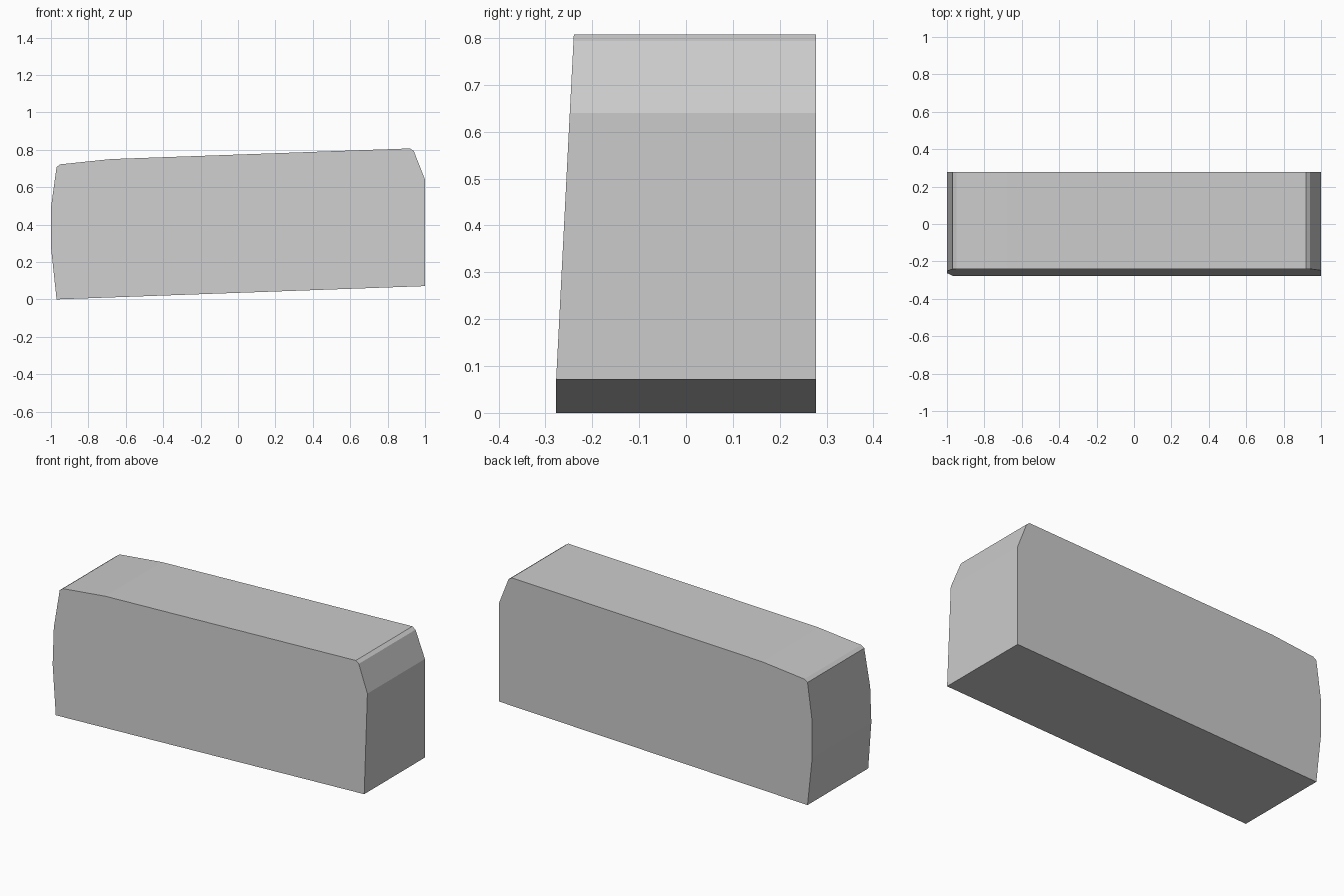
import bpy, bmesh

if "Cube" in bpy.data.objects:
    bpy.data.objects.remove(bpy.data.objects["Cube"])

# Side outline of the block (x, z), counter-clockwise seen from the front
outline = [(-0.97, 0.0), (1.0, 0.071), (1.0, 0.64), (0.94, 0.793), (0.92, 0.807),
           (-0.68, 0.75), (-0.95, 0.722), (-0.97, 0.708), (-1.0, 0.49), (-1.0, 0.28)]
BACK_Y = 0.277


def front_y(x, z):
    # Front face leans back with height above the sloping underside
    height = z - 0.036 * (x + 0.97)
    return -0.277 + 0.051 * height


# Block body: leaning front outline, straight back outline, joined by flat sides
bm = bmesh.new()
front = [bm.verts.new((x, front_y(x, z), z)) for x, z in outline]
back = [bm.verts.new((x, BACK_Y, z)) for x, z in outline]
bm.faces.new(front)
bm.faces.new(back[::-1])
for i in range(len(outline)):
    j = (i + 1) % len(outline)
    bm.faces.new((front[i], back[i], back[j], front[j]))
bmesh.ops.recalc_face_normals(bm, faces=bm.faces)

mesh = bpy.data.meshes.new("tapered_block")
bm.to_mesh(mesh)
bm.free()
block = bpy.data.objects.new("tapered_block", mesh)
bpy.context.collection.objects.link(block)
